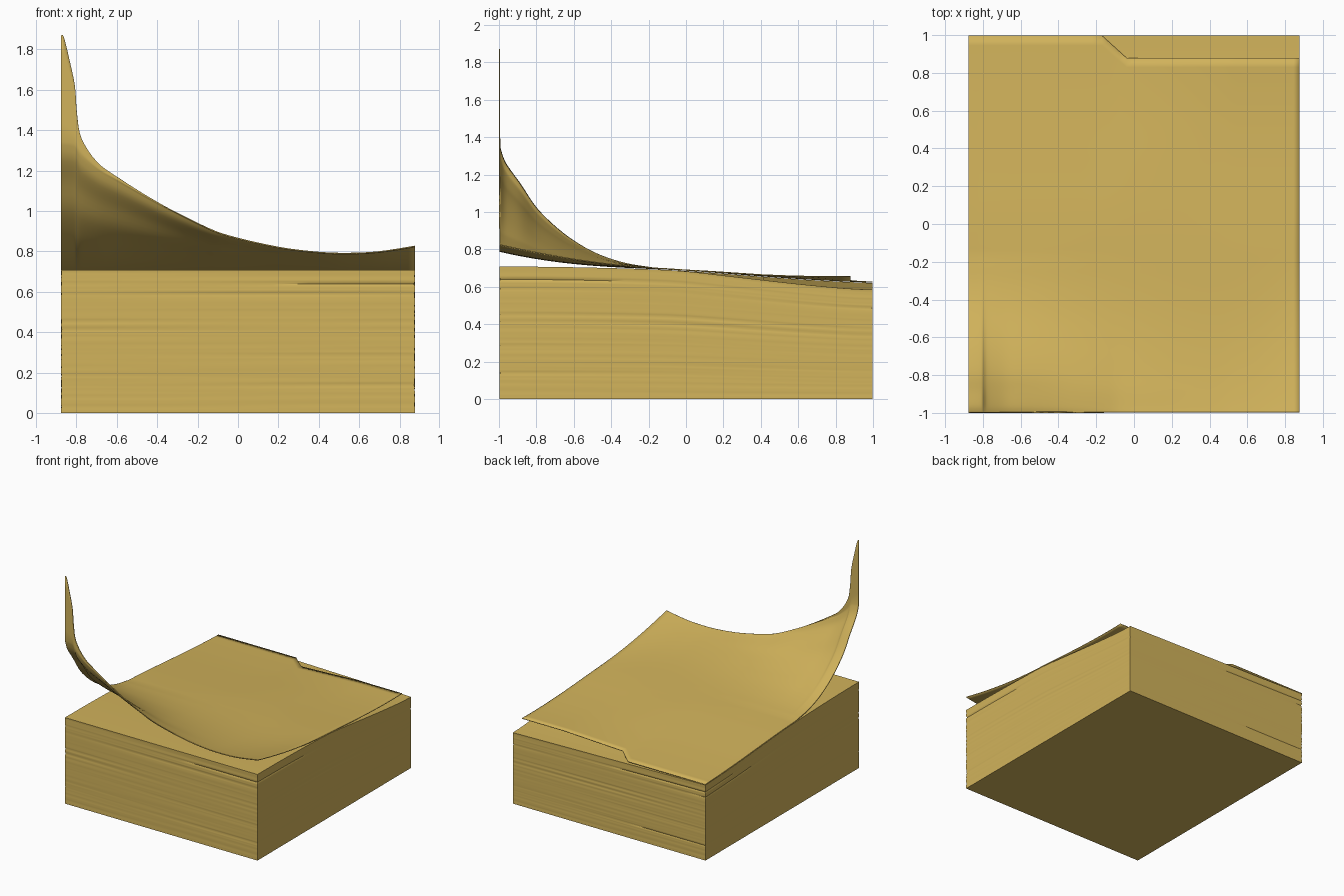
import bpy, bmesh, math, random

if "Cube" in bpy.data.objects:
    bpy.data.objects.remove(bpy.data.objects["Cube"])

random.seed(4)
HX, HY = 0.876, 0.998

paper = bpy.data.materials.new("aged paper yellow")
paper.diffuse_color = (0.64, 0.45, 0.105, 1)
paper.use_nodes = True
paper.node_tree.nodes["Principled BSDF"].inputs["Base Color"].default_value = paper.diffuse_color


def clamp(v):
    return min(1, max(0, v))


def lerp_table(pts, v):
    for (a, fa), (b, fb) in zip(pts, pts[1:]):
        if v <= b:
            return fa + (fb - fa) * max(0, (v - a) / (b - a))
    return pts[-1][1]


def smooth(pts, steps):
    """Catmull-Rom curve through the points."""
    out = []
    ext = [pts[0]] + pts + [pts[-1]]
    for a, b, c, d in zip(ext, ext[1:], ext[2:], ext[3:]):
        for s in range(steps):
            t = s / steps
            out.append(tuple(0.5 * (2 * q + (r - p) * t + (2 * p - 5 * q + 4 * r - w) * t * t
                                    + (3 * q - p - 3 * r + w) * t ** 3)
                             for p, q, r, w in zip(a, b, c, d)))
    return out + [pts[-1]]


SAG = smooth([(-1, .708), (-.7, .706), (-.3, .697), (0, .684),
              (.3, .662), (.6, .640), (.85, .626), (1, .620)], 4)


def top_z(y):
    """Height of the stack, sagging towards the back."""
    return lerp_table(SAG, y)


def stack_z(x, y):
    """The back right corner of the stack sinks a little more."""
    return top_z(y) - .036 * (x + .875) / 1.75 * clamp((y + .05) / .92)


def finish(bm, name, angle):
    bmesh.ops.recalc_face_normals(bm, faces=bm.faces)
    mesh = bpy.data.meshes.new(name)
    bm.to_mesh(mesh)
    bm.free()
    obj = bpy.data.objects.new(name, mesh)
    bpy.context.collection.objects.link(obj)
    mesh.materials.append(paper)
    bpy.ops.object.select_all(action='DESELECT')
    obj.select_set(True)
    bpy.context.view_layer.objects.active = obj
    bpy.ops.object.shade_smooth_by_angle(angle=math.radians(angle))
    return obj


# Stack of sheets: layered rings with uneven insets
NX, NY, LAYERS = 10, 24, 72
outline = ([(-1 + 2 * i / NX, -1) for i in range(NX)] +
           [(1, -1 + 2 * i / NY) for i in range(NY)] +
           [(1 - 2 * i / NX, 1) for i in range(NX)] +
           [(-1, 1 - 2 * i / NY) for i in range(NY)])
grooves = {14: .0045, 29: .003, 42: .0035, 46: .0035, 60: .005, 65: .006}
bm = bmesh.new()
rings = []
for k in range(LAYERS + 1):
    f = k / LAYERS
    inset = grooves.get(k, random.uniform(0, .0016))
    if k in (0, LAYERS):
        inset = 0
    phase = random.uniform(0, 6.28)
    ring = []
    for px, py in outline:
        d = inset * (0.6 + 0.4 * math.sin(phase + 2.2 * px + 1.7 * py))
        x, y = px * (HX - d), py * (HY - d)
        ring.append(bm.verts.new((x, y, f * stack_z(x, y))))
    rings.append(ring)
n = len(outline)
for lo, hi in zip(rings, rings[1:]):
    for i in range(n):
        j = (i + 1) % n
        bm.faces.new((lo[i], lo[j], hi[j], hi[i]))
bm.faces.new(rings[0][::-1])
# top cap as strips running from the left side to the right side
top = rings[-1]
right = top[NX:NX + NY + 1]
left = [top[0]] + top[2 * NX + NY:][::-1][:NY]
for i in range(NY):
    front = top[1:NX] if i == 0 else []
    back = top[NX + NY + 1:2 * NX + NY] if i == NY - 1 else []
    bm.faces.new([left[i]] + front + [right[i], right[i + 1]] + back + [left[i + 1]])
finish(bm, "paper_stack", 45)

# Curled top sheet: front edge heights, smoothed into columns
edge = [(-.876, 1.87), (-.862, 1.86), (-.835, 1.75), (-.808, 1.62), (-.797, 1.48),
        (-.775, 1.36), (-.70, 1.245), (-.60, 1.17), (-.40, 1.045), (-.17, .925),
        (-.04, .875), (.2, .82), (.4, .795), (.55, .79), (.7, .798), (.876, .825)]
# rise of the curl along the left side, from the front edge backwards
rise = smooth([(-1, 1), (-.98, .9), (-.95, .82), (-.89, .69), (-.8, .48), (-.68, .30),
               (-.57, .18), (-.46, .095), (-.33, .035), (-.2, .008), (-.08, 0), (1, 0)], 4)

LIP, ROWS, FRONT = 1.345, 56, -.995
bm = bmesh.new()
columns = []
for x, h in smooth(edge, 4):
    back = lerp_table([(-.876, .998), (-.17, .998), (-.04, .88), (.876, .88)], x)
    curl = (h ** -12 + LIP ** -12) ** (-1 / 12)
    power = lerp_table([(-.876, 2.5), (.5, 2.7), (.876, 1.8)], x)
    mix = clamp((x + .4) / .8)
    # upright tip of the front left corner
    col = [(x, FRONT - .002, h + (curl - h) * s / 6) for s in range(6)]
    for r in range(ROWS + 1):
        v = (r / ROWS) ** 1.5
        y = FRONT + v * (back - FRONT)
        t = clamp((-.12 - y) / (-.12 - FRONT))
        up = (1 - mix) * lerp_table(rise, -1 + (y - FRONT)) + mix * t ** power
        base = top_z(y) + .005
        # loose, torn back right corner
        lift = .026 * clamp((x + .1) / .6) * clamp((y - .05) / .83) ** 2
        ripple = .004 * math.sin(5 * x + 1) * math.sin(4 * y) * (1 - t) * max(0, 1 - abs(y))
        col.append((x, y, base + lift + max(0, ripple) + (curl - top_z(FRONT) - .005) * up))
    columns.append([bm.verts.new(p) for p in col])
for a, b in zip(columns, columns[1:]):
    for i in range(len(a) - 1):
        bm.faces.new((a[i], b[i], b[i + 1], a[i + 1]))
bmesh.ops.remove_doubles(bm, verts=bm.verts, dist=.0005)
sheet = finish(bm, "curled_top_sheet", 70)
solid = sheet.modifiers.new("thickness", 'SOLIDIFY')
solid.thickness = .006
solid.offset = 0
